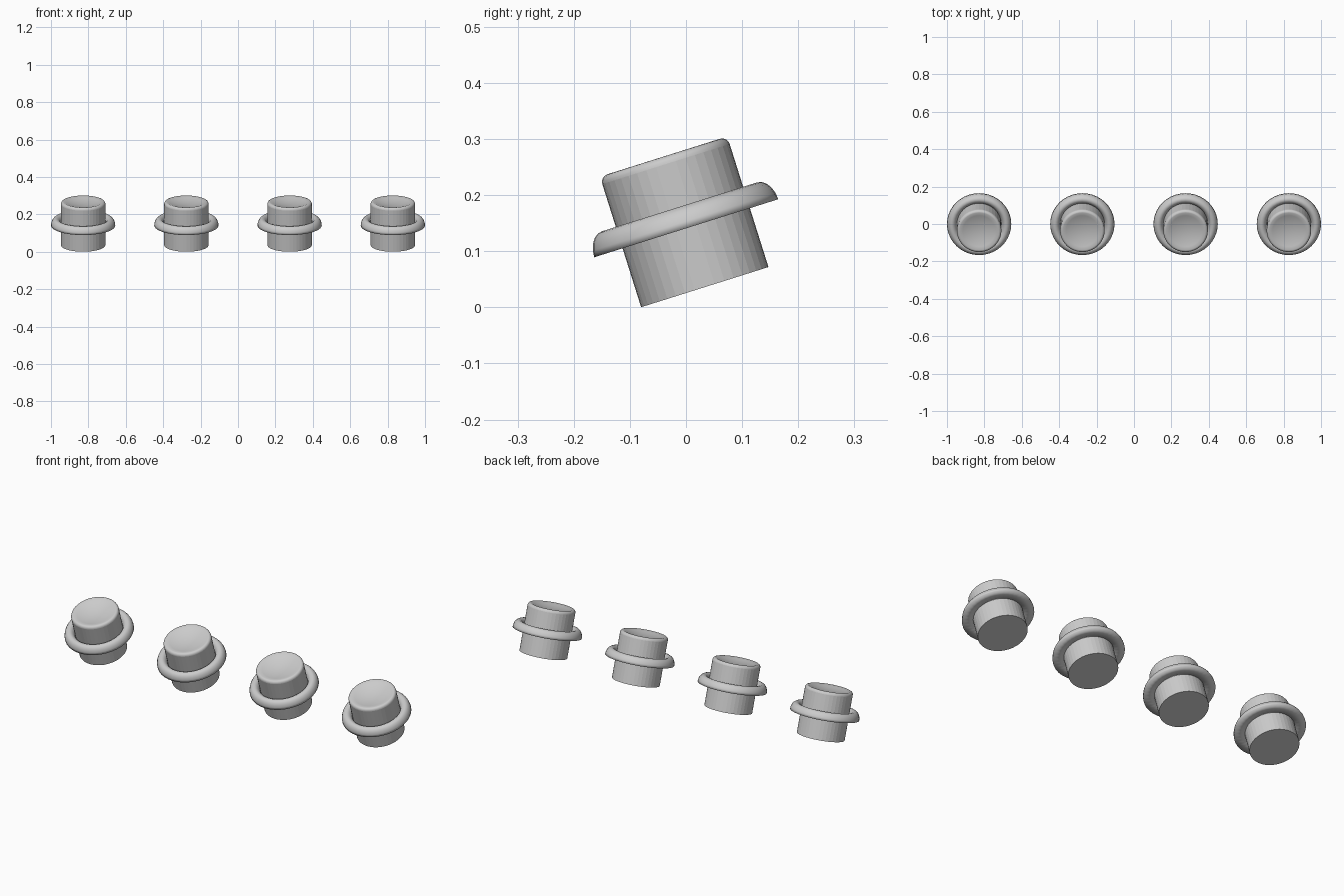
import bpy, bmesh, math
from mathutils import Matrix

cube = bpy.data.objects.get("Cube")
if cube:
    bpy.data.objects.remove(cube)

SEGMENTS = 40
TILT = math.radians(17.5)

grey = bpy.data.materials.new("light_grey")
grey.use_nodes = True
grey.diffuse_color = (0.6, 0.6, 0.6, 1)
grey.node_tree.nodes["Principled BSDF"].inputs["Base Color"].default_value = (0.6, 0.6, 0.6, 1)


def lathe(name, profile, closed, is_smooth):
    """Revolve (radius, height) points around z; zero radius makes a pole."""
    bm = bmesh.new()
    rings = []
    for r, z in profile:
        if r == 0:
            rings.append([bm.verts.new((0, 0, z))] * SEGMENTS)
        else:
            rings.append([bm.verts.new((r * math.cos(a), r * math.sin(a), z))
                          for a in (math.tau * i / SEGMENTS for i in range(SEGMENTS))])
    pairs = list(zip(rings, rings[1:]))
    if closed:
        pairs.append((rings[-1], rings[0]))
    for k, (low, high) in enumerate(pairs):
        for i in range(SEGMENTS):
            j = (i + 1) % SEGMENTS
            corners = list(dict.fromkeys((low[i], low[j], high[j], high[i])))
            bm.faces.new(corners).smooth = is_smooth(k)
    bmesh.ops.recalc_face_normals(bm, faces=bm.faces)
    mesh = bpy.data.meshes.new(name)
    bm.to_mesh(mesh)
    bm.free()
    mesh.materials.append(grey)
    return mesh


# Plunger: faceted wall, rounded rim and shallow dished top
R, TOP, ROUND, DISH = 0.119, 0.244, 0.014, 0.018
plunger = [(0, 0), (R, 0), (R, TOP - ROUND)]
for i in range(1, 6):
    a = math.pi / 2 * i / 5
    plunger.append((R - ROUND + ROUND * math.cos(a), TOP - ROUND + ROUND * math.sin(a)))
for i in range(5, -1, -1):
    t = i / 6
    plunger.append(((R - ROUND) * t, TOP - DISH * (1 - t * t)))
plunger_mesh = lathe("plunger", plunger, False, lambda k: k > 1)

# Collar: half-round ring with a flat underside
collar = [(0.145 + 0.027 * math.cos(a), 0.110 + 0.040 * math.sin(a))
          for a in (math.pi * i / 10 for i in range(11))]
collar_mesh = lathe("collar", collar, True, lambda k: True)

# Row of four tilted push buttons
for n in range(4):
    x = -0.828 + n * 0.552
    place = Matrix.Translation((x, 0.0335, 0.036)) @ Matrix.Rotation(TILT, 4, 'X')
    for part, mesh in (("plunger", plunger_mesh), ("collar", collar_mesh)):
        obj = bpy.data.objects.new(f"button_{n + 1}_{part}", mesh)
        obj.matrix_world = place
        bpy.context.collection.objects.link(obj)
